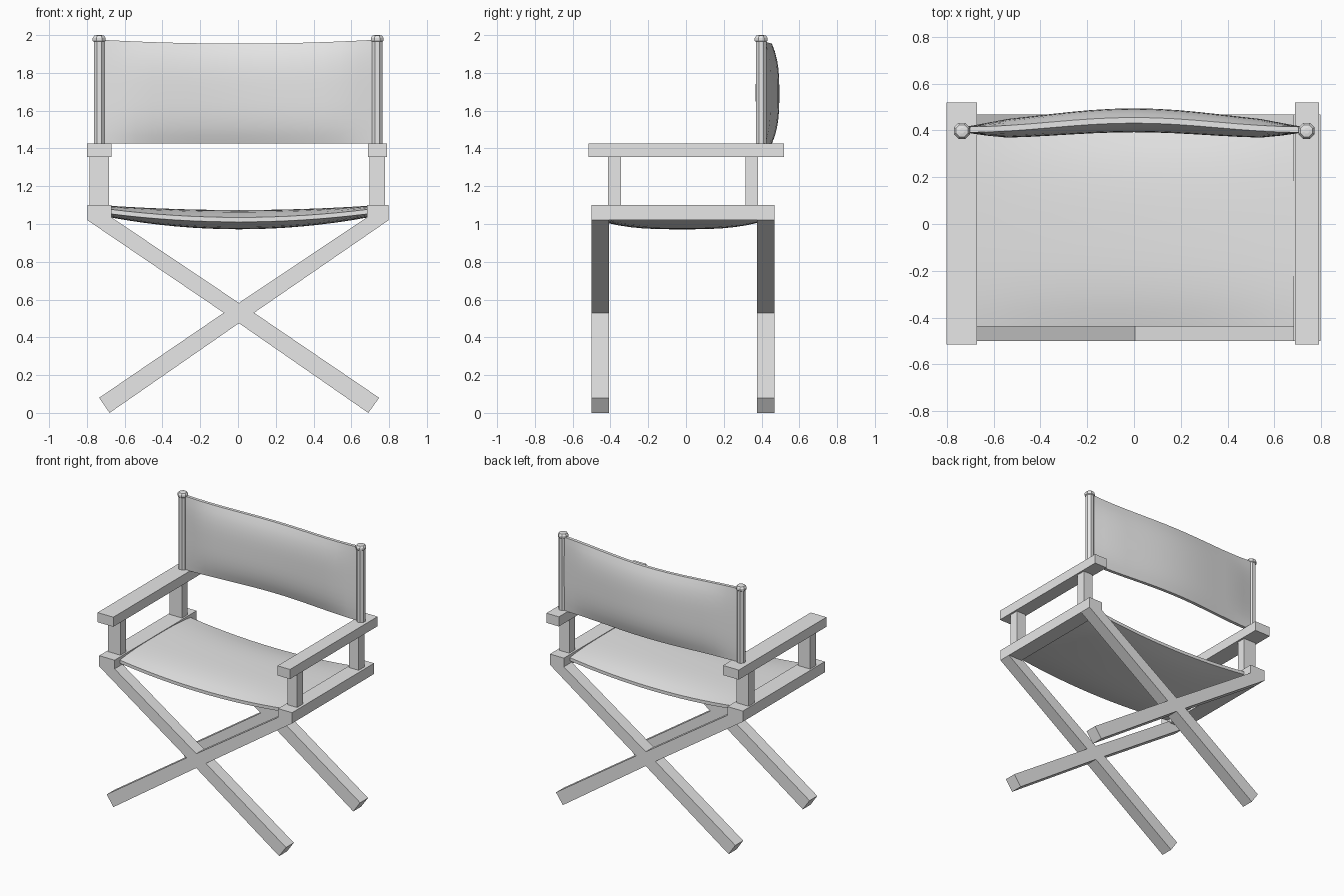
import bpy, bmesh, math

if "Cube" in bpy.data.objects:
    bpy.data.objects.remove(bpy.data.objects["Cube"])

grey = bpy.data.materials.new("light_grey")
grey.diffuse_color = (0.8, 0.8, 0.8, 1)
grey.use_nodes = True
grey.node_tree.nodes["Principled BSDF"].inputs["Base Color"].default_value = grey.diffuse_color


def finish(name, bm, smooth=False):
    bmesh.ops.recalc_face_normals(bm, faces=bm.faces)
    me = bpy.data.meshes.new(name)
    bm.to_mesh(me)
    bm.free()
    me.materials.append(grey)
    ob = bpy.data.objects.new(name, me)
    bpy.context.collection.objects.link(ob)
    if smooth:
        bpy.context.view_layer.objects.active = ob
        ob.select_set(True)
        bpy.ops.object.shade_smooth_by_angle(angle=math.radians(30))
        ob.select_set(False)
    return ob


def box(name, x0, x1, y0, y1, z0, z1):
    bm = bmesh.new()
    bmesh.ops.create_cube(bm, size=1)
    for v in bm.verts:
        v.co = (x1 if v.co.x > 0 else x0, y1 if v.co.y > 0 else y0, z1 if v.co.z > 0 else z0)
    return finish(name, bm)


def prism(name, outline, y0, y1):
    # Extrude an x-z outline along y
    bm = bmesh.new()
    face = bm.faces.new([bm.verts.new((x, y0, z)) for x, z in outline])
    new = bmesh.ops.extrude_face_region(bm, geom=[face])["geom"]
    bmesh.ops.translate(bm, vec=(0, y1 - y0, 0), verts=[g for g in new if isinstance(g, bmesh.types.BMVert)])
    bm.faces.new([v for v in face.verts]) if not face.is_valid else None
    return finish(name, bm)


def lathe(name, cx, cy, profile, sides=8):
    # Closed turned shape from (radius, z) rings
    bm = bmesh.new()
    rings = []
    for r, z in profile:
        rings.append([bm.verts.new((cx + r * math.cos((i + .5) * math.tau / sides),
                                    cy + r * math.sin((i + .5) * math.tau / sides), z))
                      for i in range(sides)])
    for a, b in zip(rings, rings[1:]):
        for i in range(sides):
            j = (i + 1) % sides
            bm.faces.new((a[i], a[j], b[j], b[i]))
    bm.faces.new(rings[0])
    bm.faces.new(rings[-1])
    return finish(name, bm)


def cloth(name, surface, nu=16, nv=12):
    # Closed padded panel; surface(u, v, side) with u, v from -1 to 1 and side -1 or 1
    bm = bmesh.new()
    a, b = [[[bm.verts.new(surface(2 * i / nu - 1, 2 * j / nv - 1, s)) for j in range(nv + 1)]
             for i in range(nu + 1)] for s in (-1, 1)]
    for s in (a, b):
        for i in range(nu):
            for j in range(nv):
                bm.faces.new((s[i][j], s[i + 1][j], s[i + 1][j + 1], s[i][j + 1]))
    for i in range(nu):
        for j in (0, nv):
            bm.faces.new((a[i][j], a[i + 1][j], b[i + 1][j], b[i][j]))
    for j in range(nv):
        for i in (0, nu):
            bm.faces.new((a[i][j], a[i][j + 1], b[i][j + 1], b[i][j]))
    return finish(name, bm, smooth=True)


# Crossed leg frames
right = [(0.69, 0), (0.747, 0.08), (0.085, 0.53), (0.797, 1.02), (0.797, 1.1), (0.682, 1.1), (0.682, 1.035)]
left = [(-0.67, 1.035), (-0.67, 1.1), (-0.797, 1.1), (-0.797, 1.02), (-0.075, 0.53), (-0.735, 0.08), (-0.68, 0)]
cross = [(0.005, 0.475)] + right + [(0.005, 0.582)] + left
prism("front_legs", cross, -0.5, -0.408)
prism("back_legs", cross, 0.375, 0.468)

# Rails, arm posts, armrests and back poles on each side
sides = {"left": (-0.797, -0.67, -0.785, -0.683, -0.80, -0.67, -0.735),
         "right": (0.682, 0.797, 0.697, 0.777, 0.687, 0.79, 0.737)}
for side, (r0, r1, p0, p1, a0, a1, cx) in sides.items():
    box(side + "_seat_rail", r0, r1, -0.408, 0.375, 1.02, 1.1)
    box(side + "_front_post", p0, p1, -0.412, -0.345, 1.1, 1.36)
    box(side + "_back_post", p0, p1, 0.315, 0.382, 1.1, 1.36)
    box(side + "_armrest", a0, a1, -0.515, 0.52, 1.355, 1.427)
    lathe(side + "_back_pole", cx, 0.398,
          [(0.031, 1.42), (0.031, 1.965), (0.037, 1.97), (0.037, 1.985), (0.028, 1.997), (0.012, 2.0)])


def puff(u, v):
    # Padding depth: full in the middle, thinner towards the ends, none at the long edges
    return (0.019 + 0.02 * (1 - u * u)) * (1 - abs(v) ** 3)


# Padded seat sagging between the rails
def seat_surface(u, v, side):
    z = 1.065 - 0.042 * (1 - u * u) + side * (0.012 + puff(u, v))
    return (0.006 + 0.677 * u, -0.02 + 0.417 * v, z)


cloth("seat_fabric", seat_surface)


# Padded back rest bowed towards the rear, with a slight dip along its top edge
def back_surface(u, v, side):
    bow = (1 + math.cos(math.pi * u)) / 2
    y = 0.403 + 0.04 * bow + side * (0.012 + puff(u, v) * min(1, 5 * (1 - abs(u))))
    top = 1.955 + 0.02 * u * u
    return (0.722 * u, y, 1.425 + (top - 1.425) * (v + 1) / 2)


cloth("back_fabric", back_surface)
